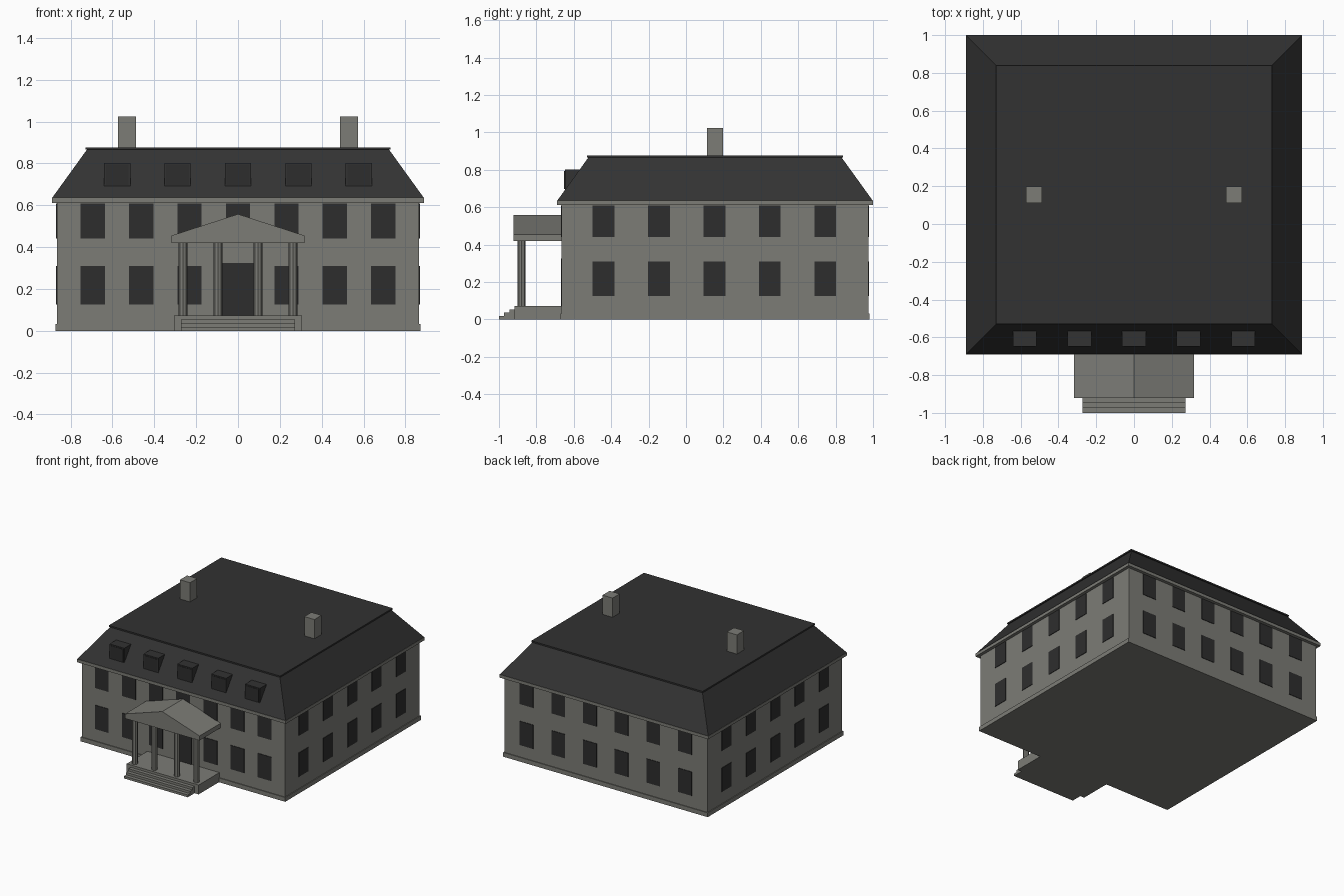
import bpy, bmesh
from mathutils import Matrix, Vector

cube = bpy.data.objects.get("Cube")
if cube:
    bpy.data.objects.remove(cube)


def material(name, rgb):
    m = bpy.data.materials.new(name)
    m.use_nodes = True
    m.diffuse_color = (*rgb, 1)
    bsdf = next(n for n in m.node_tree.nodes if n.type == 'BSDF_PRINCIPLED')
    bsdf.inputs["Base Color"].default_value = (*rgb, 1)
    return m


STONE = material("grey stone", (0.20, 0.20, 0.18))
SLATE = material("dark slate", (0.032, 0.032, 0.032))
GLASS = material("dark glass", (0.027, 0.027, 0.027))

CY = 0.155               # centre of the main block in depth
WX, WY = 0.866, 0.82     # half width and half depth of the walls
EAVE, TOP = 0.636, 0.866  # roof heights


def finish(name, bm, mat):
    bmesh.ops.recalc_face_normals(bm, faces=bm.faces)
    mesh = bpy.data.meshes.new(name)
    bm.to_mesh(mesh)
    bm.free()
    mesh.materials.append(mat)
    ob = bpy.data.objects.new(name, mesh)
    bpy.context.collection.objects.link(ob)
    return ob


def boxes(name, mat, spans):
    """One object made of boxes, each given as x, y and z ranges."""
    bm = bmesh.new()
    for span in spans:
        mid = Vector([(a + b) / 2 for a, b in span])
        size = Vector([b - a for a, b in span])
        bmesh.ops.create_cube(bm, size=1, matrix=Matrix.Translation(mid) @ Matrix.Diagonal(size).to_4x4())
    return finish(name, bm, mat)


def around(c, half):
    return (c - half, c + half)


def block(half_x, half_y, z0, z1):
    return (around(0, half_x), around(CY, half_y), (z0, z1))


# Main block
boxes("walls", STONE, [block(WX, WY, 0, 0.62)])
boxes("plinth", STONE, [block(WX + 0.006, WY + 0.006, 0, 0.033)])
boxes("eave_cornice", STONE, [block(0.89, 0.845, 0.612, EAVE)])

# Hipped roof: a box tapered towards its top
roof = boxes("hipped_roof", SLATE, [block(0.888, 0.843, EAVE, TOP)])
for v in roof.data.vertices:
    if v.co.z > 0.7:
        v.co.x *= 0.722 / 0.888
        v.co.y = CY + (v.co.y - CY) * 0.677 / 0.843
boxes("roof_cap", SLATE, [block(0.73, 0.685, TOP, 0.877)])

# Chimneys
boxes("chimneys", STONE, [(around(s * 0.53, 0.043), around(CY, 0.043), (0.87, 1.025)) for s in (-1, 1)])

# Dormers on the front slope
dormer_x = [i * 0.289 for i in range(-2, 3)]
boxes("dormers", SLATE, [(around(x, 0.063), (-0.648, -0.56), (0.688, 0.803)) for x in dormer_x])
boxes("dormer_windows", GLASS, [(around(x, 0.054), (-0.651, -0.646), (0.697, 0.794)) for x in dormer_x])

# Windows: thin plates on each wall, two storeys
ROWS = [(0.126, 0.31), (0.442, 0.609)]
HALF, PROUD = 0.058, 0.004


def spread(count, step):
    return [(i - (count - 1) / 2) * step for i in range(count)]


boxes("front_windows", GLASS, [
    (around(x, HALF), around(CY - WY, PROUD), row)
    for row in ROWS for x in spread(7, 0.2315)
    if row is ROWS[1] or abs(x) > 0.1])
boxes("back_windows", GLASS, [
    (around(x, HALF), around(CY + WY, PROUD), row)
    for row in ROWS for x in spread(6, 0.27)])
for side, name in ((1, "left_windows"), (-1, "right_windows")):
    boxes(name, GLASS, [
        (around(side * WX, PROUD), around(CY - 0.003 + y, HALF), row)
        for row in ROWS for y in spread(5, 0.2965)])

# Front door
boxes("front_door", GLASS, [(around(0, 0.073), around(CY - WY, 0.0045), (0.072, 0.325))])

# Porch floor and steps
boxes("porch_floor", STONE, [(around(0, 0.307), (-0.917, -0.66), (0, 0.072))])
boxes("porch_steps", STONE, [
    (around(0, 0.272), (-1 + i * 0.0277, -0.91), (0, 0.018 * (i + 1))) for i in range(3)])

# Columns
bm = bmesh.new()
for x in (-0.263, -0.095, 0.095, 0.263):
    bmesh.ops.create_cone(bm, cap_ends=True, segments=8, radius1=0.021, radius2=0.021, depth=0.36,
                          matrix=Matrix.Translation((x, -0.879, 0.247)))
finish("porch_columns", bm, STONE)

# Pediment: gable profile pushed back to the wall
bm = bmesh.new()
profile = [(-0.318, 0.42), (0.318, 0.42), (0.318, 0.455), (0, 0.558), (-0.318, 0.455)]
gable = bm.faces.new([bm.verts.new((x, -0.922, z)) for x, z in profile])
pushed = bmesh.ops.extrude_face_region(bm, geom=[gable], use_keep_orig=True)
bmesh.ops.translate(bm, vec=(0, 0.26, 0), verts=[g for g in pushed["geom"] if isinstance(g, bmesh.types.BMVert)])
finish("porch_pediment", bm, STONE)
